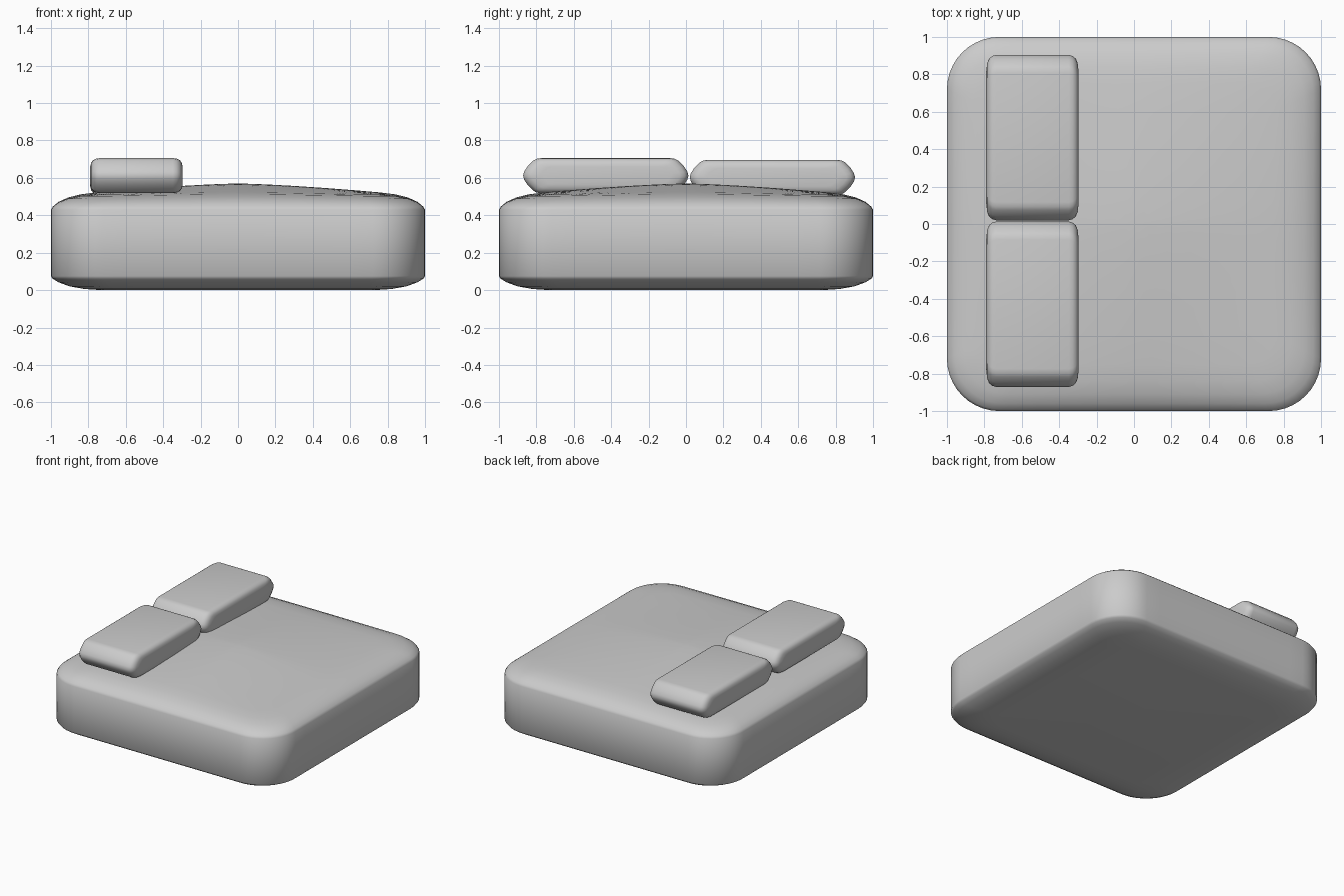
import bpy, bmesh, math

if "Cube" in bpy.data.objects:
    bpy.data.objects.remove(bpy.data.objects["Cube"])


def material(name, rgb):
    m = bpy.data.materials.new(name)
    m.diffuse_color = (*rgb, 1)
    m.use_nodes = True
    m.node_tree.nodes["Principled BSDF"].inputs["Base Color"].default_value = m.diffuse_color
    return m


GREY = material("light grey", (0.6, 0.6, 0.6))


def loft(name, rings, angle):
    """Skin closed rings of equal length and cap both ends."""
    bm = bmesh.new()
    loops = [[bm.verts.new(p) for p in r] for r in rings]
    n = len(loops[0])
    for a, b in zip(loops, loops[1:]):
        for i in range(n):
            j = (i + 1) % n
            bm.faces.new((a[i], a[j], b[j], b[i]))
    bm.faces.new(loops[0])
    bm.faces.new(loops[-1])
    bmesh.ops.recalc_face_normals(bm, faces=bm.faces)
    me = bpy.data.meshes.new(name)
    bm.to_mesh(me)
    bm.free()
    me.materials.append(GREY)
    ob = bpy.data.objects.new(name, me)
    bpy.context.collection.objects.link(ob)
    bpy.ops.object.select_all(action='DESELECT')
    ob.select_set(True)
    bpy.context.view_layer.objects.active = ob
    bpy.ops.object.shade_smooth_by_angle(angle=math.radians(angle))
    return ob


def rounded_square(half, radius, steps=10, side=12):
    """Outline with round corners and evenly divided sides."""
    pts = []
    c = half - radius
    for k in range(4):
        q = k * math.pi / 2
        for s in range(steps + 1):
            a = q + s / steps * math.pi / 2
            cx = c * (math.cos(q) - math.sin(q))
            cy = c * (math.sin(q) + math.cos(q))
            pts.append((cx + radius * math.cos(a), cy + radius * math.sin(a)))
        ex, ey = -math.sin(q), math.cos(q)
        x, y = pts[-1]
        for s in range(1, side):
            d = 2 * c * s / side
            pts.append((x - math.cos(q) * d, y - math.sin(q) * d))
    return pts


def crown(x, y):
    return 0.07 * (1 - min(1, abs(x)) ** 1.4) * (1 - min(1, abs(y)) ** 1.4)


# Mattress: (inset, height, how much of the crown applies)
levels = [(0.27, 0, 0), (0.18, 0.006, 0), (0.10, 0.02, 0), (0.04, 0.042, 0),
          (0.01, 0.06, 0), (0, 0.075, 0), (0, 0.43, 0), (0.01, 0.446, 1),
          (0.04, 0.468, 1), (0.09, 0.486, 1), (0.16, 0.497, 1)]
levels += [(t, 0.5, 1) for t in (0.25, 0.4, 0.55, 0.7, 0.82, 0.92, 0.98)]
rings = []
for inset, z, k in levels:
    half = 1 - inset
    rad = max(0.28 - inset * 0.5, half * 0.2)
    rad = min(rad, half * 0.6)
    rings.append([(x, y, z + k * crown(x, y)) for x, y in rounded_square(half, rad)])
loft("mattress", rings, 50)

# Pillows: pointed-end profile lofted across, with rounded side faces
quarter = [(0.442, 0), (0.436, 0.022), (0.418, 0.05), (0.388, 0.08),
           (0.37, 0.09), (0.345, 0.094)]
right = [(y, -z) for y, z in quarter[:0:-1]] + quarter
profile = right + [(-y, -z) for y, z in right]
stations = [(0.247, 0.09, 0.045), (0.242, 0.045, 0.025), (0.232, 0.02, 0.011),
            (0.215, 0.006, 0.003), (0.195, 0, 0)]
stations = [(-x, a, b) for x, a, b in stations] + stations[::-1]
for name, yc, zc in (("front_pillow", -0.429, 0.612), ("back_pillow", 0.462, 0.603)):
    rings = [[(-0.543 + x, yc + y * (1 - a / 0.442), zc + z * (1 - b / 0.094))
              for y, z in profile] for x, a, b in stations]
    loft(name, rings, 40)
